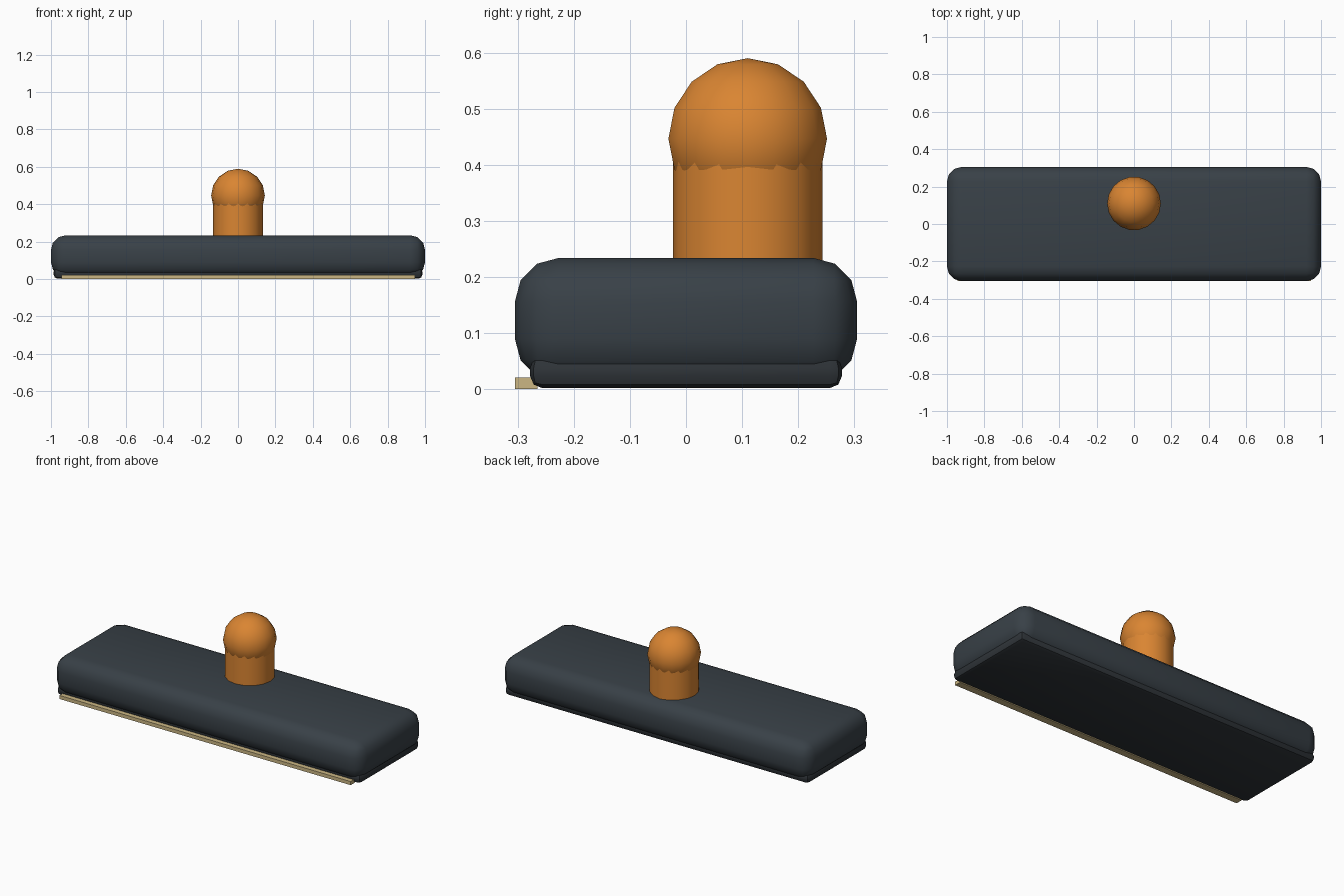
import bpy
import math

cube = bpy.data.objects.get("Cube")
if cube:
    bpy.data.objects.remove(cube, do_unlink=True)


def material(name, rgb):
    mat = bpy.data.materials.new(name)
    mat.use_nodes = True
    mat.diffuse_color = (*rgb, 1)
    mat.node_tree.nodes["Principled BSDF"].inputs["Base Color"].default_value = (*rgb, 1)
    return mat


def finish(name, mat, angle):
    obj = bpy.context.object
    obj.name = name
    obj.data.materials.append(mat)
    bpy.ops.object.shade_smooth_by_angle(angle=math.radians(angle))
    return obj


def box(name, mat, low, high, bevel=0, segments=1):
    """Box between two corners with optional rounded edges."""
    centre = [(a + b) / 2 for a, b in zip(low, high)]
    bpy.ops.mesh.primitive_cube_add(size=1, location=centre)
    bpy.context.object.scale = [b - a for a, b in zip(low, high)]
    bpy.ops.object.transform_apply(location=False, rotation=False, scale=True)
    if bevel:
        mod = bpy.context.object.modifiers.new("rounded_edges", "BEVEL")
        mod.width = bevel
        mod.segments = segments
        bpy.ops.object.modifier_apply(modifier=mod.name)
    return finish(name, mat, 40)


slate = material("slate grey", (0.040, 0.052, 0.063))
charcoal = material("charcoal", (0.028, 0.034, 0.040))
orange = material("orange", (0.70, 0.235, 0.032))
tan = material("tan", (0.60, 0.47, 0.23))

# Rounded head, thin sole and front edge strip
box("head_body", slate, (-1, -0.305, 0.012), (1, 0.305, 0.234), 0.078, 3)
box("sole_plate", charcoal, (-0.986, -0.278, 0.002), (0.986, 0.278, 0.06), 0.022, 2)
box("front_strip", tan, (-0.945, -0.305, 0), (0.945, -0.265, 0.021))

# Handle post and its round knob
KNOB_Y = 0.11
bpy.ops.mesh.primitive_cylinder_add(vertices=16, radius=0.1335, depth=0.28,
                                    location=(0, KNOB_Y, 0.3))
finish("handle_post", orange, 40)
bpy.ops.mesh.primitive_uv_sphere_add(segments=18, ring_count=8, radius=0.1435,
                                     location=(0, KNOB_Y, 0.4465),
                                     rotation=(0, 0, math.pi / 2))
finish("handle_knob", orange, 40)
